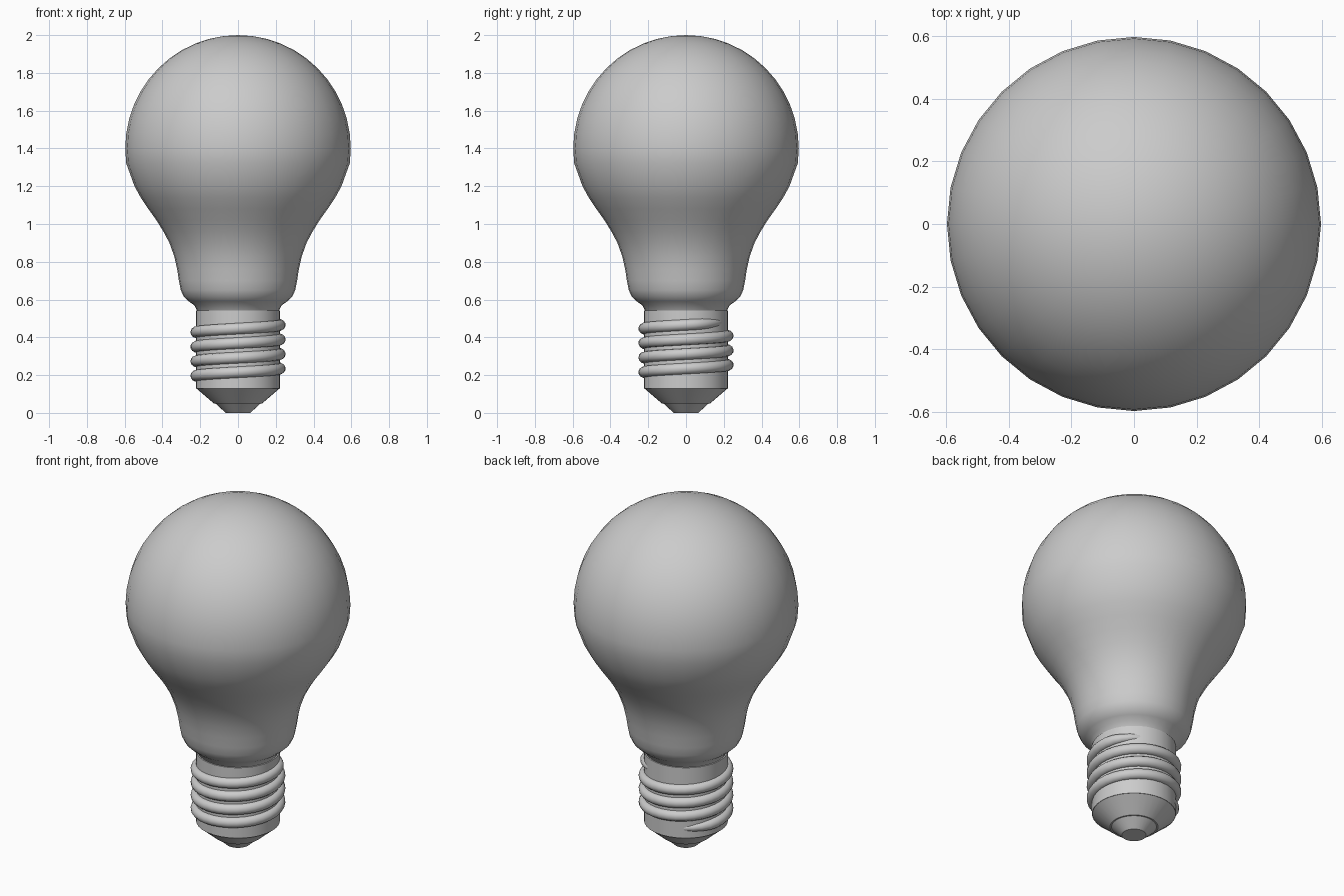
import bpy, bmesh, math

cube = bpy.data.objects.get("Cube")
if cube:
    bpy.data.objects.remove(cube, do_unlink=True)

SIDES = 32

grey = bpy.data.materials.new("light grey")
grey.use_nodes = True
COLOUR = (0.6, 0.6, 0.6, 1)
grey.diffuse_color = COLOUR
grey.node_tree.nodes["Principled BSDF"].inputs["Base Color"].default_value = COLOUR


def finish(obj, angle):
    """Give the part its colour and smooth shading."""
    obj.data.materials.clear()
    obj.data.materials.append(grey)
    bpy.ops.object.select_all(action="DESELECT")
    obj.select_set(True)
    bpy.context.view_layer.objects.active = obj
    bpy.ops.object.shade_smooth_by_angle(angle=math.radians(angle))


def lathe(name, profile, angle=35):
    """Turn (radius, height) points around the z axis."""
    bm = bmesh.new()
    verts = [bm.verts.new((r, 0, z)) for r, z in profile]
    edges = [bm.edges.new(pair) for pair in zip(verts, verts[1:])]
    bmesh.ops.spin(bm, geom=verts + edges, cent=(0, 0, 0), axis=(0, 0, 1),
                   angle=math.tau, steps=SIDES, use_duplicate=False)
    bmesh.ops.remove_doubles(bm, verts=bm.verts, dist=0.0005)
    bmesh.ops.recalc_face_normals(bm, faces=bm.faces)
    mesh = bpy.data.meshes.new(name)
    bm.to_mesh(mesh)
    bm.free()
    obj = bpy.data.objects.new(name, mesh)
    bpy.context.collection.objects.link(obj)
    finish(obj, angle)
    return obj


# Glass bulb: round dome flowing into a narrow neck
dome = [(0.597 * math.sin(a), 1.4 + 0.6 * math.cos(a))
        for a in (math.radians(7.5 * i) for i in range(14))]
neck = [(0.548, 1.2), (0.515, 1.14), (0.475, 1.08), (0.432, 1.02),
        (0.395, 0.96), (0.363, 0.9), (0.338, 0.83), (0.322, 0.76),
        (0.313, 0.7), (0.303, 0.65), (0.287, 0.615), (0.26, 0.59),
        (0.232, 0.57), (0.215, 0.54)]
lathe("glass_bulb", dome + neck, 60)

# Metal screw sleeve
lathe("screw_sleeve", [(0, 0.542), (0.223, 0.542), (0.223, 0.13), (0, 0.13)])

# Insulating cone and bottom contact
lathe("insulator_cone", [(0, 0.13), (0.221, 0.13), (0.128, 0.05), (0, 0.05)])
lathe("bottom_contact", [(0, 0.052), (0.122, 0.052), (0.065, 0), (0, 0)])

# Helical screw thread, fading into the sleeve at both ends
PITCH, TURNS, STEPS = 0.077, 4, 32
curve = bpy.data.curves.new("screw_thread", "CURVE")
curve.dimensions = "3D"
curve.bevel_depth = 0.03
curve.bevel_resolution = 4
spline = curve.splines.new("POLY")
count = TURNS * STEPS + 1
spline.points.add(count - 1)
for i, point in enumerate(spline.points):
    turn = i / STEPS
    a = math.pi / 2 + turn * math.tau
    fade = min(1, turn * 5, (TURNS - turn) * 5)
    r = 0.222 - 0.03 * (1 - fade)
    point.co = (r * math.cos(a), r * math.sin(a), 0.177 + PITCH * turn, 1)
    point.radius = 0.3 + 0.7 * fade
thread = bpy.data.objects.new("screw_thread", curve)
bpy.context.collection.objects.link(thread)
bpy.ops.object.select_all(action="DESELECT")
thread.select_set(True)
bpy.context.view_layer.objects.active = thread
bpy.ops.object.convert(target="MESH")
finish(bpy.context.view_layer.objects.active, 60)
